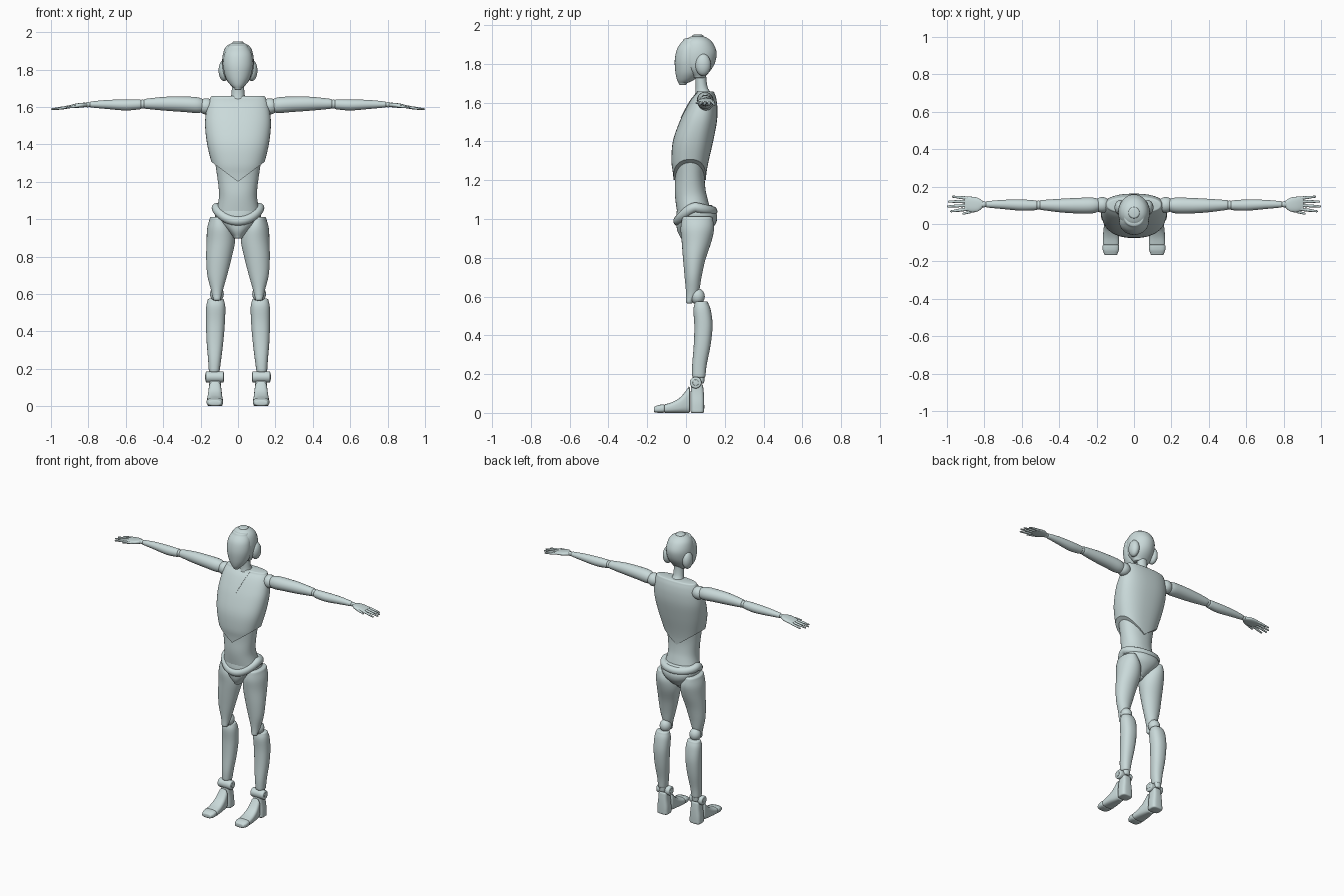
import bpy, bmesh
from math import sin, cos, pi, radians, copysign
from mathutils import Vector

old = bpy.data.objects.get("Cube")
if old:
    bpy.data.objects.remove(old, do_unlink=True)

shell = bpy.data.materials.new("pale_grey_shell")
shell.use_nodes = True
shell.diffuse_color = (0.59, 0.70, 0.70, 1)
shell.node_tree.nodes["Principled BSDF"].inputs["Base Color"].default_value = shell.diffuse_color


def link(name, data):
    data.materials.append(shell)
    obj = bpy.data.objects.new(name, data)
    bpy.context.scene.collection.objects.link(obj)
    return obj


def emit(name, bm, paired):
    """Turn a bmesh into one object, or into a left and a right one."""
    bmesh.ops.recalc_face_normals(bm, faces=bm.faces)
    for side in (("left_", "right_") if paired else ("",)):
        if side == "right_":
            bmesh.ops.scale(bm, vec=(-1, 1, 1), verts=bm.verts)
            bmesh.ops.reverse_faces(bm, faces=bm.faces)
        mesh = bpy.data.meshes.new(side + name)
        bm.to_mesh(mesh)
        mesh.shade_smooth()
        mesh.set_sharp_from_angle(angle=radians(38))
        link(side + name, mesh)
    bm.free()


def spline(rows, steps=4):
    """Smooth curve through the cross-section rows."""
    out = []
    for i in range(len(rows) - 1):
        a, b, c, d = (Vector(rows[max(0, min(len(rows) - 1, i + k))]) for k in (-1, 0, 1, 2))
        for s in range(steps):
            t = s / steps
            m, n = (c - a) / 2, (d - b) / 2
            out.append(b + m * t + (3 * (c - b) - 2 * m - n) * t**2 + (2 * (b - c) + m + n) * t**3)
    return out + [Vector(rows[-1])]


def loft(name, axis, rows, paired=True, power=2, cap=0.01, count=32, grow=0, clips=()):
    """Rows hold the position on the axis, then low and high extents on the other two axes."""
    k = "xyz".index(axis)
    others = [i for i in range(3) if i != k]
    path = spline(rows)
    rings = [(path[0], -cap * sin(a), cap * (1 - cos(a))) for a in (pi / 2, pi / 3, pi / 6)]
    rings += [(r, 0, 0) for r in path]
    rings += [(path[-1], cap * sin(a), cap * (1 - cos(a))) for a in (pi / 6, pi / 3, pi / 2)]
    bm = bmesh.new()
    loops = []
    for row, shift, inset in rings:
        loop = []
        for j in range(count):
            angle = 2 * pi * j / count
            co = [0, 0, 0]
            co[k] = row[0] + shift
            for i, wave in zip((0, 1), (cos(angle), sin(angle))):
                lo, hi = row[1 + 2 * i], row[2 + 2 * i]
                radius = max((hi - lo) / 2 - inset + grow, 0.001)
                co[others[i]] = (lo + hi) / 2 + radius * copysign(abs(wave) ** (2 / power), wave)
            loop.append(bm.verts.new(co))
        loops.append(loop)
    for a, b in zip(loops, loops[1:]):
        for j in range(count):
            n = (j + 1) % count
            bm.faces.new((a[j], a[n], b[n], b[j]))
    bm.faces.new(loops[0])
    bm.faces.new(loops[-1])
    # Trim to the kept side of each plane and close the cut
    for point, normal in clips:
        bmesh.ops.bisect_plane(bm, geom=bm.verts[:] + bm.edges[:] + bm.faces[:],
                               plane_co=point, plane_no=normal, clear_inner=True)
        bmesh.ops.holes_fill(bm, edges=bm.edges[:])
    emit(name, bm, paired)


def ball(name, centre, size, paired=True):
    bm = bmesh.new()
    bmesh.ops.create_uvsphere(bm, u_segments=28, v_segments=16, radius=1)
    bmesh.ops.scale(bm, vec=size, verts=bm.verts)
    bmesh.ops.translate(bm, vec=centre, verts=bm.verts)
    emit(name, bm, paired)


def centred(rows):
    return [(z, -w, w, y0, y1) for z, w, y0, y1 in rows]


def notch(z, slope):
    """Two planes that meet in a V pointing down."""
    return [((0, 0, z), (s * slope, 0, 1)) for s in (-1, 1)]


# Head: skull, face mask, ear pods and neck
loft("skull", "z", centred([(1.735, .055, .03, .1), (1.77, .075, -.01, .13), (1.81, .083, -.035, .151),
     (1.86, .084, -.035, .158), (1.905, .074, -.018, .14), (1.93, .055, .005, .115),
     (1.942, .03, .03, .09)]), False, cap=.008)
loft("face_mask", "z", centred([(1.70, .02, -.038, .005), (1.72, .043, -.047, .045),
     (1.76, .067, -.055, .075), (1.82, .079, -.058, .08), (1.88, .074, -.045, .08),
     (1.92, .055, -.015, .08)]), False)
ball("ear_pod", (.074, .088, 1.795), (.03, .04, .057))
loft("neck", "z", centred([(1.58, .06, .04, .15), (1.63, .045, .045, .145), (1.67, .035, .05, .115),
     (1.72, .033, .048, .105), (1.77, .036, .045, .105)]), False)

# Torso: chest with pointed lower edge, collar insert, abdomen
chest = centred([(1.18, .115, -.062, .1), (1.24, .124, -.068, .106), (1.30, .141, -.075, .117),
                 (1.40, .165, -.068, .14), (1.50, .176, -.034, .159), (1.57, .171, 0, .162),
                 (1.62, .16, .03, .156), (1.648, .148, .055, .147)])
loft("chest", "z", chest, False, 2.4, count=48, clips=notch(1.2, .75))
loft("collar_insert", "z", chest, False, 2.4, count=48, grow=.003,
     clips=notch(1.52, 2.6) + [((0, .08, 0), (0, -1, 0))])
loft("abdomen", "z", centred([(1.03, .12, -.045, .13), (1.1, .104, -.055, .112), (1.15, .102, -.058, .101),
     (1.22, .11, -.056, .096), (1.3, .122, -.06, .103)]), False, 2.2, count=48)

# Pelvis with a rounded band dipping at the front
loft("pelvis", "z", centred([(.908, .027, -.03, .08), (.94, .06, -.045, .125), (.98, .105, -.05, .155),
     (1.02, .124, -.05, .16), (1.06, .118, -.045, .14)]), False, 2.2, .012)
band = bpy.data.curves.new("hip_band", "CURVE")
band.dimensions = "3D"
band.bevel_depth = .026
band.bevel_resolution = 5
ring = band.splines.new("POLY")
ring.points.add(47)
ring.use_cyclic_u = True
for j, point in enumerate(ring.points):
    c, s = cos(pi * j / 24), sin(pi * j / 24)
    drop = .07 * max(0, -s) ** 1.5 + .02 * max(0, s)
    point.co = (.115 * c, .048 + .088 * s, 1.06 - drop, 1)
link("hip_band", band)

# Arms
ball("shoulder_joint", (.17, .102, 1.603), (.045, .042, .043))
loft("upper_arm", "x", [(.185, .07, .132, 1.573, 1.64), (.22, .057, .141, 1.567, 1.652),
     (.29, .056, .14, 1.573, 1.655), (.39, .062, .135, 1.58, 1.654), (.495, .075, .128, 1.59, 1.643)])
ball("elbow_joint", (.51, .101, 1.615), (.025, .024, .024))
loft("forearm", "x", [(.525, .074, .126, 1.587, 1.64), (.6, .071, .131, 1.581, 1.64),
     (.7, .08, .129, 1.589, 1.637), (.785, .088, .122, 1.597, 1.629)], cap=.008)
ball("wrist_joint", (.803, .105, 1.612), (.02, .016, .014))

# Hands: palm, four fanned fingers and a thumb
loft("palm", "x", [(.81, .088, .124, 1.6, 1.622), (.835, .067, .14, 1.597, 1.622),
     (.87, .065, .146, 1.594, 1.617), (.9, .073, .146, 1.593, 1.609)], power=2.5, cap=.006)


def finger(name, start, end):
    rows = []
    for t, r in ((0, .009), (.3, .009), (.38, .0075), (.5, .0085), (.68, .007), (1, .0055)):
        x, y, z = Vector(start).lerp(Vector(end), t)
        rows.append((x, y - r, y + r, z - r * .85, z + r * .85))
    loft(name, "x", rows, cap=.005, count=12)


for name, y, tip_x, tip_y in (("index_finger", .08, .978, .068), ("middle_finger", .1, .995, .094),
                              ("ring_finger", .12, .99, .12), ("little_finger", .138, .968, .146)):
    finger(name, (.89, y, 1.602), (tip_x, tip_y, 1.588))
finger("thumb", (.84, .076, 1.607), (.912, .055, 1.597))

# Legs
loft("thigh", "z", [(.575, .092, .133, 0, .035), (.62, .081, .144, 0, .065), (.7, .058, .164, -.007, .08),
     (.79, .035, .17, -.015, .1), (.88, .016, .168, -.022, .13), (.95, .025, .165, -.028, .145),
     (1.0, .06, .152, -.02, .138)], cap=.012)
ball("knee_joint", (.113, .06, .6), (.037, .037, .042))
loft("shin", "z", [(.19, .098, .156, .032, .1), (.25, .09, .16, .032, .107), (.35, .078, .168, .04, .127),
     (.45, .07, .171, .043, .137), (.53, .068, .17, .038, .128), (.565, .075, .163, .045, .115)], power=2.3)
loft("calf_tail", "z", [(.16, .105, .148, .062, .094), (.22, .1, .152, .055, .1)], cap=.008)

# Ankles: broad hinge drum and a raised hub
loft("ankle_drum", "x", [(.083, .02, .08, .126, .186), (.166, .02, .08, .126, .186)], cap=.007)
loft("ankle_hub", "x", [(.078, .034, .066, .14, .172), (.172, .034, .066, .14, .172)], cap=.004)

# Feet: heel block, instep and toe cap
loft("heel", "z", [(.008, .083, .163, .024, .094), (.05, .084, .162, .024, .094),
     (.1, .09, .156, .024, .092), (.14, .092, .154, .026, .088)], power=3.5, cap=.008)
loft("instep", "y", [(-.106, .08, .167, 0, .045), (-.07, .081, .166, 0, .056), (-.03, .084, .163, 0, .08),
     (0, .087, .159, 0, .115), (.014, .089, .157, 0, .135)], power=3, cap=.006)
loft("toe_cap", "y", [(-.158, .088, .16, .002, .034), (-.14, .081, .167, 0, .041),
     (-.118, .08, .168, 0, .044)], power=3, cap=.008)
